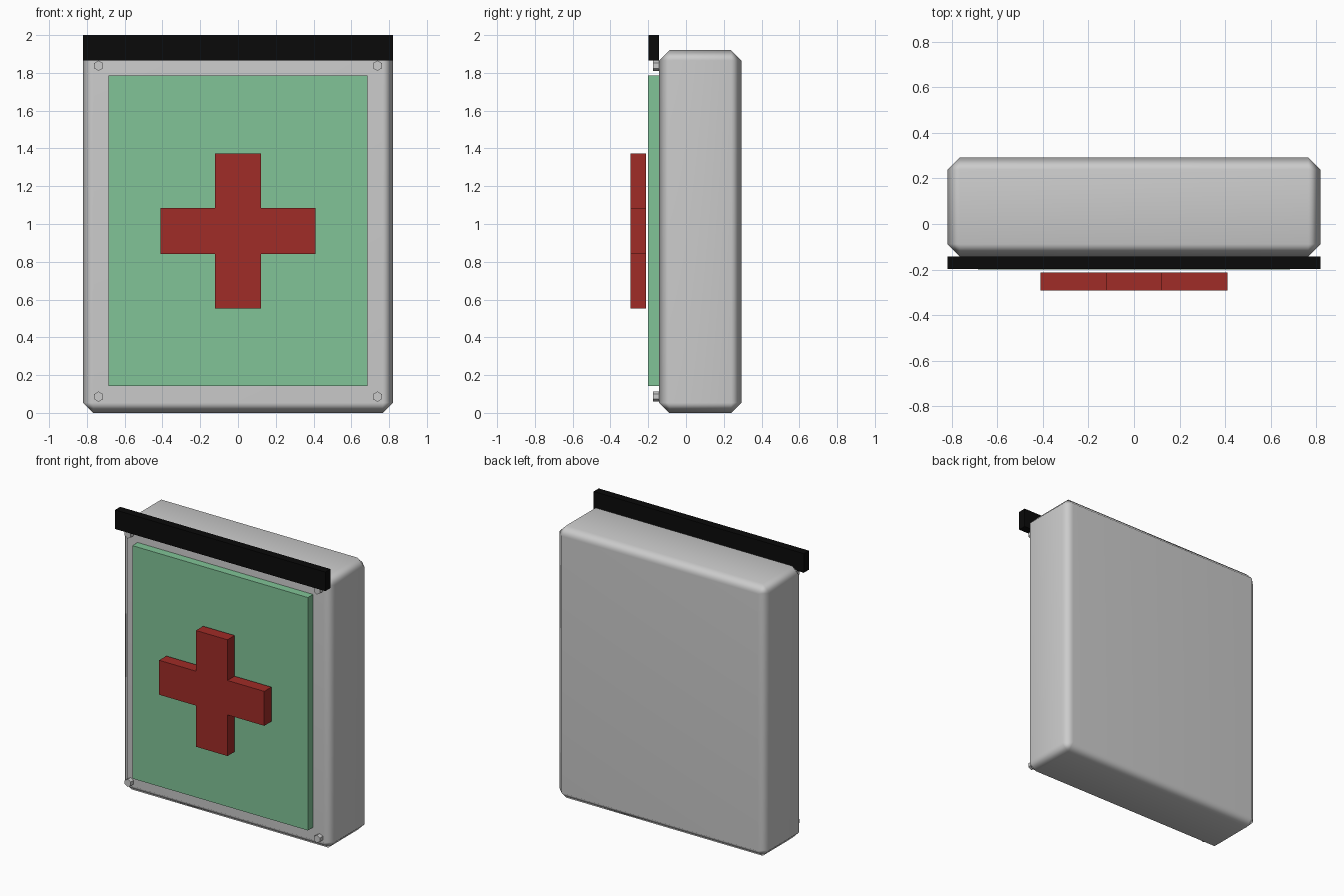
import bpy
import bmesh
from math import pi

if "Cube" in bpy.data.objects:
    bpy.data.objects.remove(bpy.data.objects["Cube"])


def material(name, color):
    m = bpy.data.materials.new(name)
    m.diffuse_color = color
    m.use_nodes = True
    m.node_tree.nodes["Principled BSDF"].inputs["Base Color"].default_value = m.diffuse_color
    return m


def box(name, x, y, z, mat=None):
    """Box from (min, max) ranges on each axis."""
    bpy.ops.mesh.primitive_cube_add(size=1)
    ob = bpy.context.object
    ob.name = name
    for v in ob.data.vertices:
        v.co = [(r[0] + r[1]) / 2 + c * (r[1] - r[0]) for c, r in zip(v.co, (x, y, z))]
    if mat:
        ob.data.materials.append(mat)
    return ob


green = material("green", (0.22, 0.55, 0.31, 1))
red = material("red", (0.35, 0.025, 0.02, 1))
black = material("black", (0.003, 0.003, 0.003, 1))

# Case with smooth-shaded chamfers
case = box("case", (-0.82, 0.82), (-0.142, 0.293), (0.0, 1.92))
bevel = case.modifiers.new("chamfer", 'BEVEL')
bevel.width = 0.054
bevel.segments = 1
bpy.ops.object.shade_smooth()
normals = case.modifiers.new("flat_sides", 'WEIGHTED_NORMAL')
normals.keep_sharp = True

# Top bar and front panel
box("top_bar", (-0.82, 0.82), (-0.198, -0.142), (1.865, 2.0), black)
box("front_panel", (-0.685, 0.685), (-0.2, -0.14), (0.142, 1.785), green)

# Cross: one outline given thickness
w, h, top, bottom, arm_top, arm_bottom = 0.123, 0.41, 1.372, 0.552, 1.085, 0.842
right = [(w, bottom), (w, arm_bottom), (h, arm_bottom), (h, arm_top), (w, arm_top), (w, top)]
outline = right + [(-x, z) for x, z in reversed(right)]
n = len(outline)
verts = [(x, y, z) for y in (-0.293, -0.213) for x, z in outline]
faces = [list(range(n)), list(range(2 * n - 1, n - 1, -1))]
faces += [[(i + 1) % n, i, n + i, n + (i + 1) % n] for i in range(n)]
mesh = bpy.data.meshes.new("cross")
mesh.from_pydata(verts, [], faces)
mesh.materials.append(red)
bpy.context.collection.objects.link(bpy.data.objects.new("cross", mesh))

# Hexagonal bolts in the four corners
for side, x in (("left", -0.738), ("right", 0.738)):
    for level, z in (("lower", 0.086), ("upper", 1.838)):
        bpy.ops.mesh.primitive_cylinder_add(vertices=6, radius=0.027, depth=0.05,
                                            location=(x, -0.15, z), rotation=(pi / 2, 0, 0))
        bpy.context.object.name = f"bolt_{level}_{side}"
